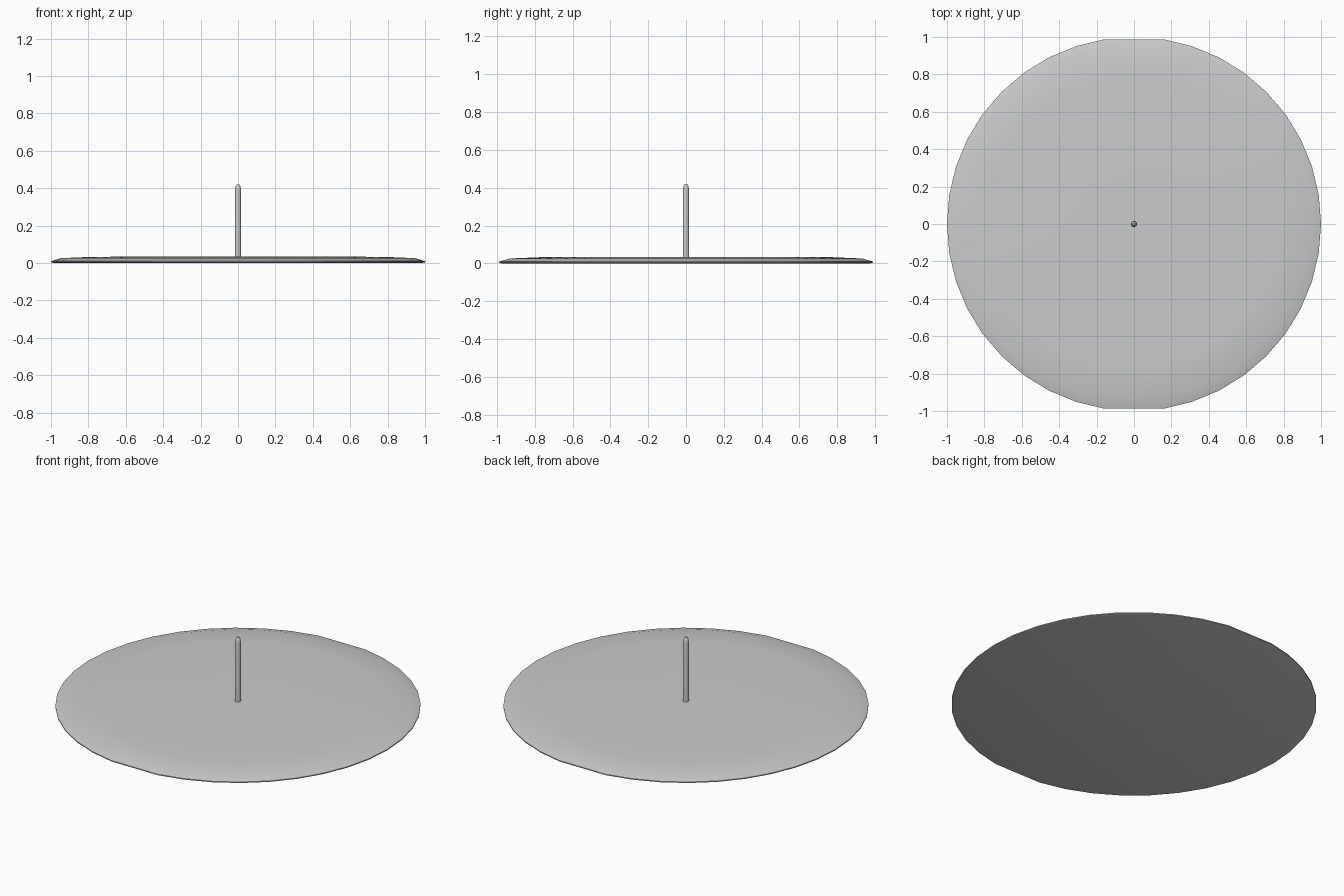
import bpy, math

if "Cube" in bpy.data.objects:
    bpy.data.objects.remove(bpy.data.objects["Cube"])


def lathe(name, profile, angles):
    """Spin an (r, z) profile from bottom to top, closing both ends."""
    n = len(angles)
    verts = [(r * math.cos(a), r * math.sin(a), z) for r, z in profile for a in angles]
    faces = [list(range(n))[::-1]]
    for k in range(len(profile) - 1):
        for i in range(n):
            j = (i + 1) % n
            faces.append((k * n + i, k * n + j, (k + 1) * n + j, (k + 1) * n + i))
    top = (len(profile) - 1) * n
    faces.append(list(range(top, top + n)))
    mesh = bpy.data.meshes.new(name)
    mesh.from_pydata(verts, [], faces)
    mesh.update()
    obj = bpy.data.objects.new(name, mesh)
    bpy.context.collection.objects.link(obj)
    bpy.ops.object.select_all(action='DESELECT')
    obj.select_set(True)
    bpy.context.view_layer.objects.active = obj
    bpy.ops.object.shade_smooth_by_angle(angle=math.radians(30))
    return obj


# Thin dish with a bevelled rim; front and back edges are slightly flattened
rim_angles = [math.radians(d) for d in range(0, 360, 9) if d not in (90, 270)]
lathe("dish", [(0.985, 0.0), (1.0, 0.004), (1.0, 0.010), (0.945, 0.026),
               (0.78, 0.033), (0.3, 0.035), (0.02, 0.035)], rim_angles)

# Central upright pin with a rounded tip
pin_angles = [math.radians(d) for d in range(0, 360, 30)]
lathe("centre_pin", [(0.017, 0.02), (0.016, 0.39), (0.013, 0.41),
                     (0.007, 0.419), (0.002, 0.42)], pin_angles)
